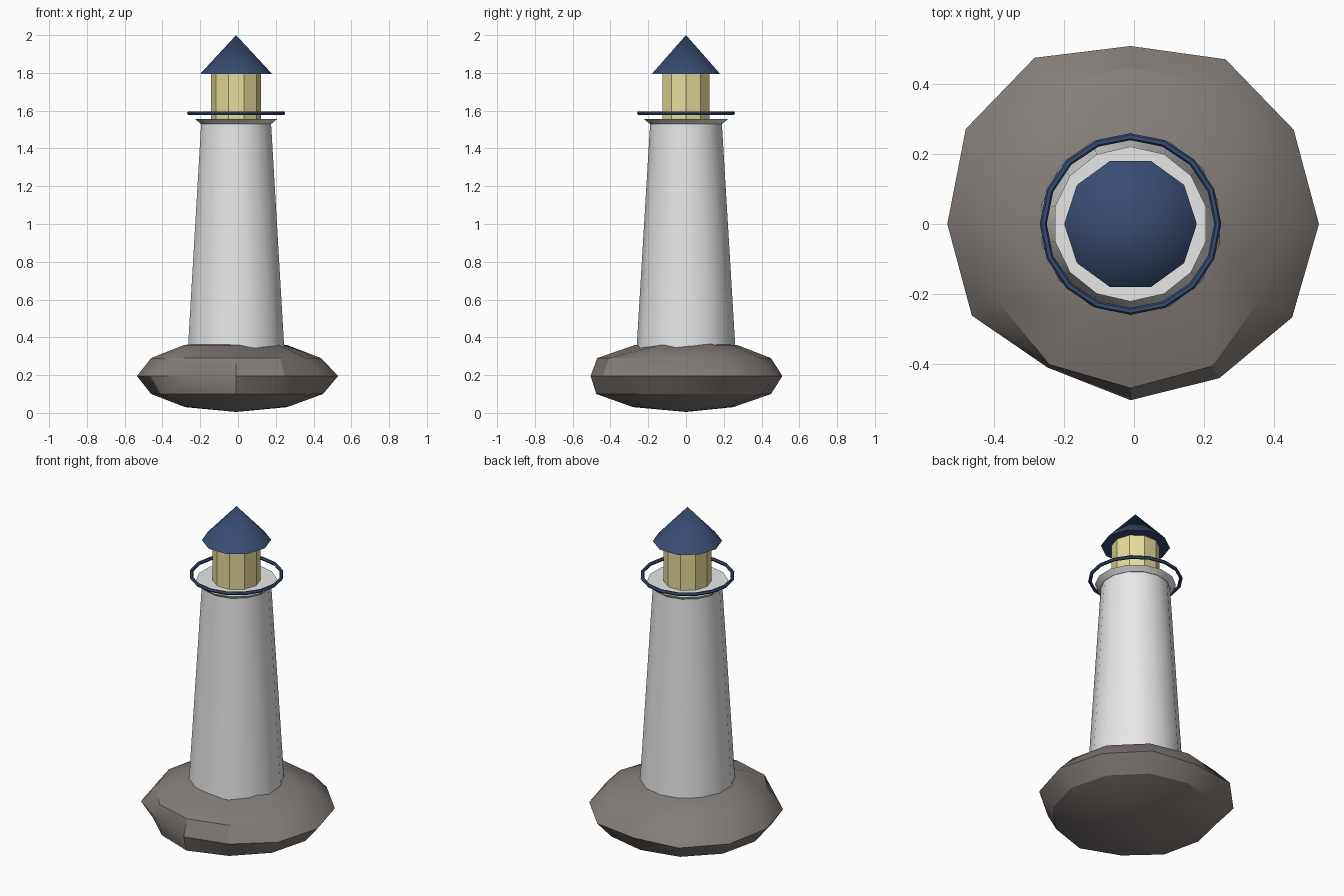
import bpy, bmesh, math

cube = bpy.data.objects.get("Cube")
if cube:
    bpy.data.objects.remove(cube, do_unlink=True)

CX = -0.01  # shared axis of all parts


def material(name, color):
    mat = bpy.data.materials.new(name)
    mat.use_nodes = True
    mat.diffuse_color = (*color, 1)
    mat.node_tree.nodes["Principled BSDF"].inputs["Base Color"].default_value = (*color, 1)
    return mat


white = material("white_paint", (0.84, 0.84, 0.84))
rock_grey = material("rock_grey", (0.235, 0.21, 0.195))
navy = material("navy_blue", (0.04, 0.075, 0.17))
glow = material("lamp_yellow", (0.81, 0.72, 0.33))


def finish(obj, name, mat):
    obj.name = obj.data.name = name
    obj.data.materials.clear()
    obj.data.materials.append(mat)
    bpy.ops.object.select_all(action='DESELECT')
    obj.select_set(True)
    bpy.context.view_layer.objects.active = obj
    bpy.ops.object.shade_smooth_by_angle(angle=math.radians(30))
    return obj


def frustum(name, mat, sides, r_low, r_high, z_low, z_high, turn=0.0):
    bpy.ops.mesh.primitive_cone_add(
        vertices=sides, radius1=r_low, radius2=r_high, depth=z_high - z_low,
        location=(CX, 0, (z_low + z_high) / 2), rotation=(0, 0, turn))
    return finish(bpy.context.object, name, mat)


# Rock: a squashed sphere of rings with uneven radii, listed counter-clockwise from +x
SIDES = 12
MID, HALF = 0.195, 0.19
ring_radii = [
    [.27, .27, .25, .25, .27, .28, .27, .28, .27, .28, .27, .27],
    [.46, .46, .46, .45, .46, .46, .45, .46, .45, .475, .46, .46],
    [.54, .54, .545, .51, .55, .545, .525, .525, .475, .505, .51, .535],
    [.45, .46, .46, .45, .46, .46, .45, .44, .465, .47, .47, .43],
    [.23, .31, .28, .27, .27, .28, .275, .28, .29, .27, .21, .26],
]
bm = bmesh.new()
rings = []
for i, radii in enumerate(ring_radii):
    z = MID - HALF * math.cos(math.pi * (i + 1) / 6)
    rings.append([bm.verts.new((CX + r * math.cos(math.tau * k / SIDES),
                                r * math.sin(math.tau * k / SIDES), z))
                  for k, r in enumerate(radii)])
bottom = bm.verts.new((CX, 0, MID - HALF))
top = bm.verts.new((CX, 0, MID + HALF))
for k in range(SIDES):
    n = (k + 1) % SIDES
    bm.faces.new((bottom, rings[0][n], rings[0][k]))
    bm.faces.new((top, rings[-1][k], rings[-1][n]))
    for low, high in zip(rings, rings[1:]):
        bm.faces.new((low[k], low[n], high[n], high[k]))
mesh = bpy.data.meshes.new("rock")
bm.to_mesh(mesh)
bm.free()
rock = bpy.data.objects.new("rock", mesh)
bpy.context.collection.objects.link(rock)
finish(rock, "rock", rock_grey)

# Tapered tower and its flared gallery deck
frustum("tower", white, 14, 0.267, 0.19, 0.25, 1.53)
frustum("gallery_deck", white, 14, 0.192, 0.222, 1.53, 1.555)

# Lamp room and roof, with corners towards front and back
frustum("lamp_room", glow, 10, 0.132, 0.132, 1.55, 1.80, math.pi / 2)
frustum("roof", navy, 10, 0.19, 0, 1.795, 2.0, math.pi / 2)

# Gallery railing
bpy.ops.mesh.primitive_torus_add(
    major_segments=16, minor_segments=6, major_radius=0.25, minor_radius=0.01,
    location=(CX, 0, 1.587))
finish(bpy.context.object, "gallery_rail", navy)
